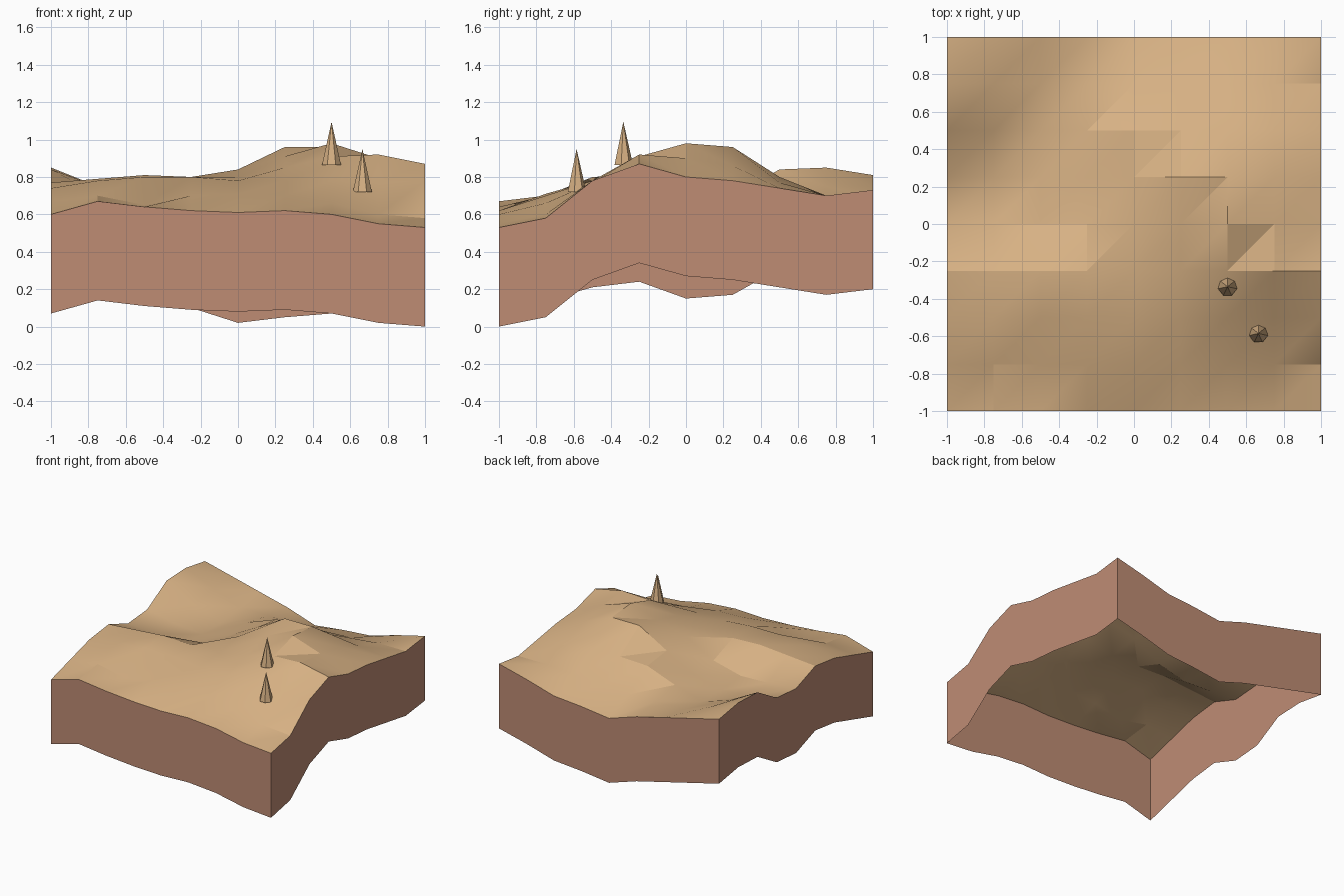
import bpy
import bmesh
import math

cube = bpy.data.objects.get("Cube")
if cube:
    bpy.data.objects.remove(cube, do_unlink=True)


def make_material(name, colour):
    material = bpy.data.materials.new(name)
    material.use_nodes = True
    material.diffuse_color = colour
    material.node_tree.nodes["Principled BSDF"].inputs["Base Color"].default_value = colour
    return material


def make_object(name, bm, material, smooth_angle=None):
    mesh = bpy.data.meshes.new(name)
    bm.to_mesh(mesh)
    bm.free()
    mesh.materials.append(material)
    obj = bpy.data.objects.new(name, mesh)
    bpy.context.collection.objects.link(obj)
    if smooth_angle:
        bpy.ops.object.select_all(action="DESELECT")
        obj.select_set(True)
        bpy.context.view_layer.objects.active = obj
        bpy.ops.object.shade_smooth_by_angle(angle=math.radians(smooth_angle))
    return obj


sand = make_material("sand", (0.68, 0.44, 0.23, 1))
clay = make_material("clay", (0.52, 0.265, 0.175, 1))

# Ground heights in hundredths, rows from front to back
HEIGHTS = [
    [60, 67, 64, 62, 61, 62, 60, 55, 53],
    [67, 70, 65, 70, 71, 70, 66, 60, 58],
    [74, 78, 80, 80, 78, 78, 78, 77, 78],
    [77, 79, 81, 80, 80, 85, 91, 92, 87],
    [68, 66, 65, 71, 84, 91, 98, 90, 80],
    [70, 65, 63, 69, 82, 96, 96, 86, 78],
    [84, 71, 63, 70, 79, 80, 80, 77, 74],
    [85, 75, 66, 66, 65, 66, 68, 70, 70],
    [81, 75, 69, 63, 55, 58, 60, 67, 73],
]
CELLS = len(HEIGHTS) - 1
DEPTH = 0.53


def ground_point(column, row):
    step = 2 / CELLS
    return (column * step - 1, row * step - 1, HEIGHTS[row][column] / 100)


# Rolling ground surface, each cell split along the same diagonal
bm = bmesh.new()
grid = [[bm.verts.new(ground_point(c, r)) for c in range(CELLS + 1)]
        for r in range(CELLS + 1)]
for r in range(CELLS):
    for c in range(CELLS):
        near_left, near_right = grid[r][c], grid[r][c + 1]
        far_left, far_right = grid[r + 1][c], grid[r + 1][c + 1]
        bm.faces.new((near_left, near_right, far_right))
        bm.faces.new((near_left, far_right, far_left))
make_object("ground_surface", bm, sand, 22)

# Skirt walls hanging from the four borders, open underneath
span = range(CELLS)
border = ([(i, 0) for i in span] + [(CELLS, i) for i in span]
          + [(CELLS - i, CELLS) for i in span] + [(0, CELLS - i) for i in span])
bm = bmesh.new()
upper = [bm.verts.new(ground_point(c, r)) for c, r in border]
lower = [bm.verts.new((v.co.x, v.co.y, v.co.z - DEPTH)) for v in upper]
for i in range(len(border)):
    j = (i + 1) % len(border)
    bm.faces.new((lower[i], lower[j], upper[j], upper[i]))
make_object("ground_skirt", bm, clay)


# Pointed rock spikes standing on the slope
def make_spike(name, x, y, base, height=0.23, radius=0.052, sides=7):
    bm = bmesh.new()
    bmesh.ops.create_cone(bm, cap_ends=False, segments=sides, radius1=radius,
                          radius2=0, depth=height)
    bmesh.ops.remove_doubles(bm, verts=bm.verts, dist=0.0001)
    bmesh.ops.translate(bm, verts=bm.verts, vec=(x, y, base + height / 2))
    make_object(name, bm, sand)


make_spike("upper_spike", 0.5, -0.335, 0.865)
make_spike("lower_spike", 0.665, -0.585, 0.72)
